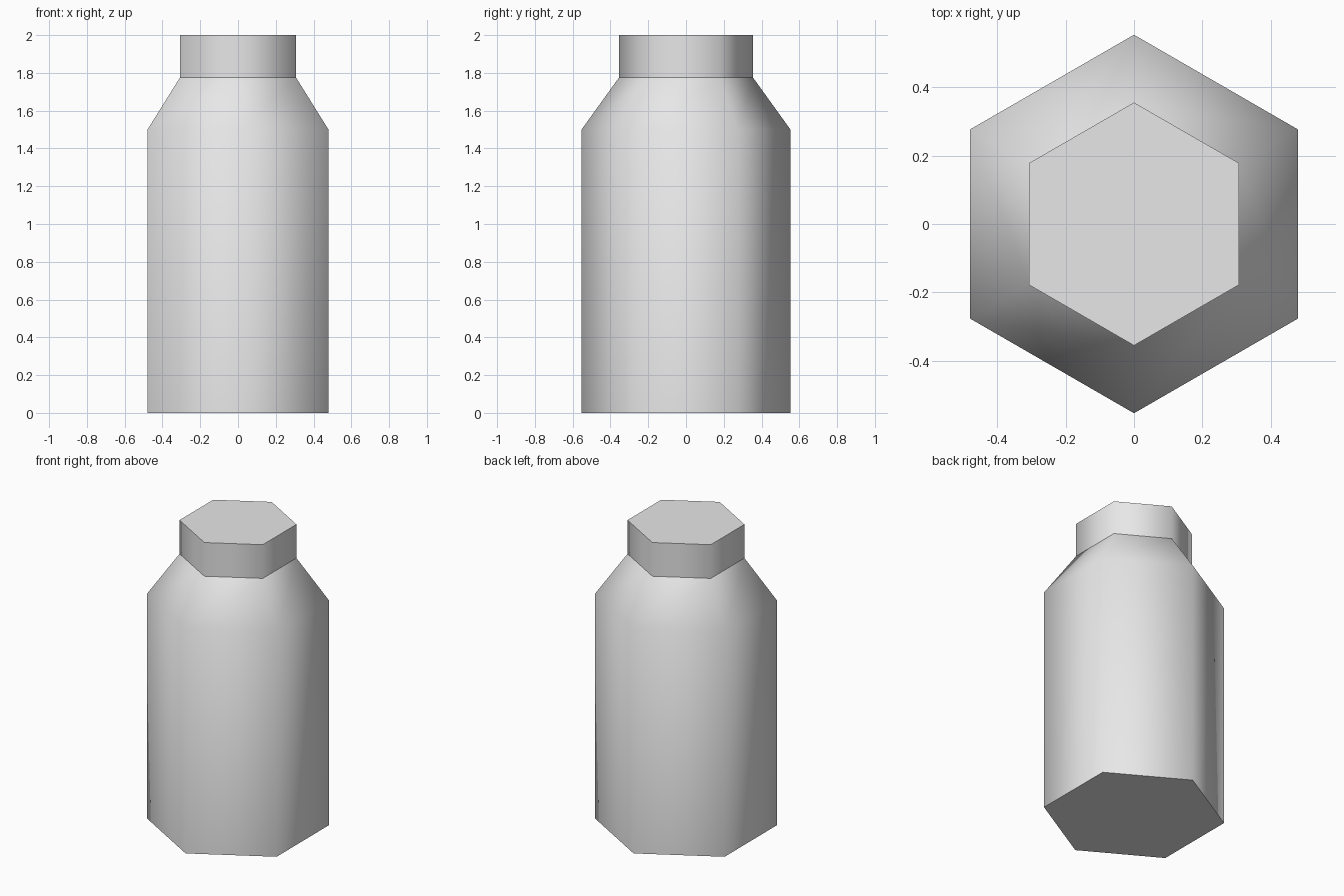
import bpy
import bmesh
from math import sin, cos, tau

cube = bpy.data.objects.get("Cube")
if cube:
    bpy.data.objects.remove(cube, do_unlink=True)

SIDES = 6

# Single plain grey
grey = bpy.data.materials.new("light_grey")
grey.use_nodes = True
colour = (0.8, 0.8, 0.8, 1)
grey.diffuse_color = colour
grey.node_tree.nodes["Principled BSDF"].inputs["Base Color"].default_value = colour


def lathe(name, profile):
    """Closed six-sided solid from (radius, height) pairs, corners on the y axis."""
    bm = bmesh.new()
    rings = []
    for radius, z in profile:
        rings.append([bm.verts.new((radius * sin(tau * i / SIDES),
                                    -radius * cos(tau * i / SIDES), z))
                      for i in range(SIDES)])
    # Smooth sides
    for low, high in zip(rings, rings[1:]):
        for i in range(SIDES):
            j = (i + 1) % SIDES
            bm.faces.new((low[i], low[j], high[j], high[i])).smooth = True
    # Flat ends with crisp rims
    for cap in (bm.faces.new(rings[0][::-1]), bm.faces.new(rings[-1])):
        cap.smooth = False
        for edge in cap.edges:
            edge.smooth = False
    mesh = bpy.data.meshes.new(name)
    bm.to_mesh(mesh)
    bm.free()
    mesh.materials.append(grey)
    obj = bpy.data.objects.new(name, mesh)
    bpy.context.collection.objects.link(obj)
    return obj


# Bottle body with sloping shoulder
lathe("bottle_body", [(0.553, 0), (0.553, 1.5), (0.355, 1.775)])

# Screw cap on the neck
lathe("bottle_cap", [(0.355, 1.775), (0.355, 2)])
